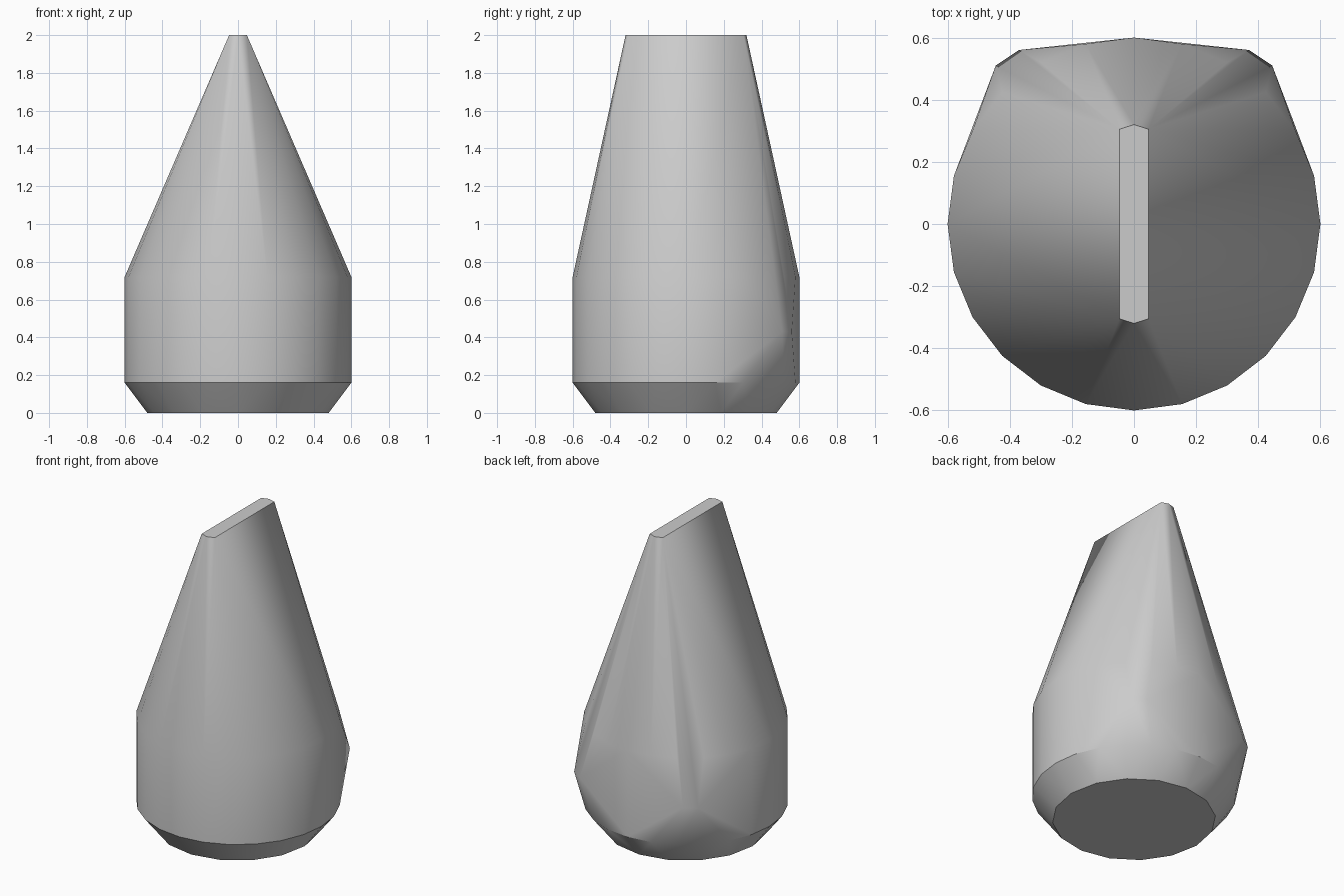
import bpy, bmesh
from math import cos, sin, pi, radians

cube = bpy.data.objects.get("Cube")
if cube:
    bpy.data.objects.remove(cube, do_unlink=True)

# Plain grey material
grey = bpy.data.materials.new("plain_grey")
grey.use_nodes = True
colour = (0.6, 0.6, 0.6, 1)
grey.diffuse_color = colour
grey.node_tree.nodes["Principled BSDF"].inputs["Base Color"].default_value = colour


def ring(radius, z, sides):
    return [(radius * cos(2 * pi * i / sides), radius * sin(2 * pi * i / sides), z)
            for i in range(sides)]


# Chamfered round base and straight wall
points = ring(0.48, 0, 16) + ring(0.6, 0.16, 24) + ring(0.6, 0.72, 24)

for side in (-1, 1):
    # Bulging rear corners
    points += [(side * 0.37, 0.56, 0.43), (side * 0.445, 0.51, 0.43)]
    # Narrow flat ridge on top, with slightly pointed ends
    points += [(side * 0.047, y, 2) for y in (-0.305, 0.305)]
    points.append((0, side * 0.32, 2))

# Wrap the sections in one tapered skin
bm = bmesh.new()
for p in points:
    bm.verts.new(p)
hull = bmesh.ops.convex_hull(bm, input=bm.verts)
loose = {v for v in hull["geom_interior"] + hull["geom_unused"]
         if isinstance(v, bmesh.types.BMVert)}
bmesh.ops.delete(bm, geom=list(loose), context='VERTS')
bmesh.ops.dissolve_limit(bm, angle_limit=radians(0.5), verts=bm.verts, edges=bm.edges)
bmesh.ops.recalc_face_normals(bm, faces=bm.faces)

mesh = bpy.data.meshes.new("tapered_body")
bm.to_mesh(mesh)
bm.free()
mesh.materials.append(grey)
body = bpy.data.objects.new("tapered_body", mesh)
bpy.context.collection.objects.link(body)

# Smooth skin with sharp rims
bpy.ops.object.select_all(action='DESELECT')
body.select_set(True)
bpy.context.view_layer.objects.active = body
bpy.ops.object.shade_smooth_by_angle(angle=radians(30))
